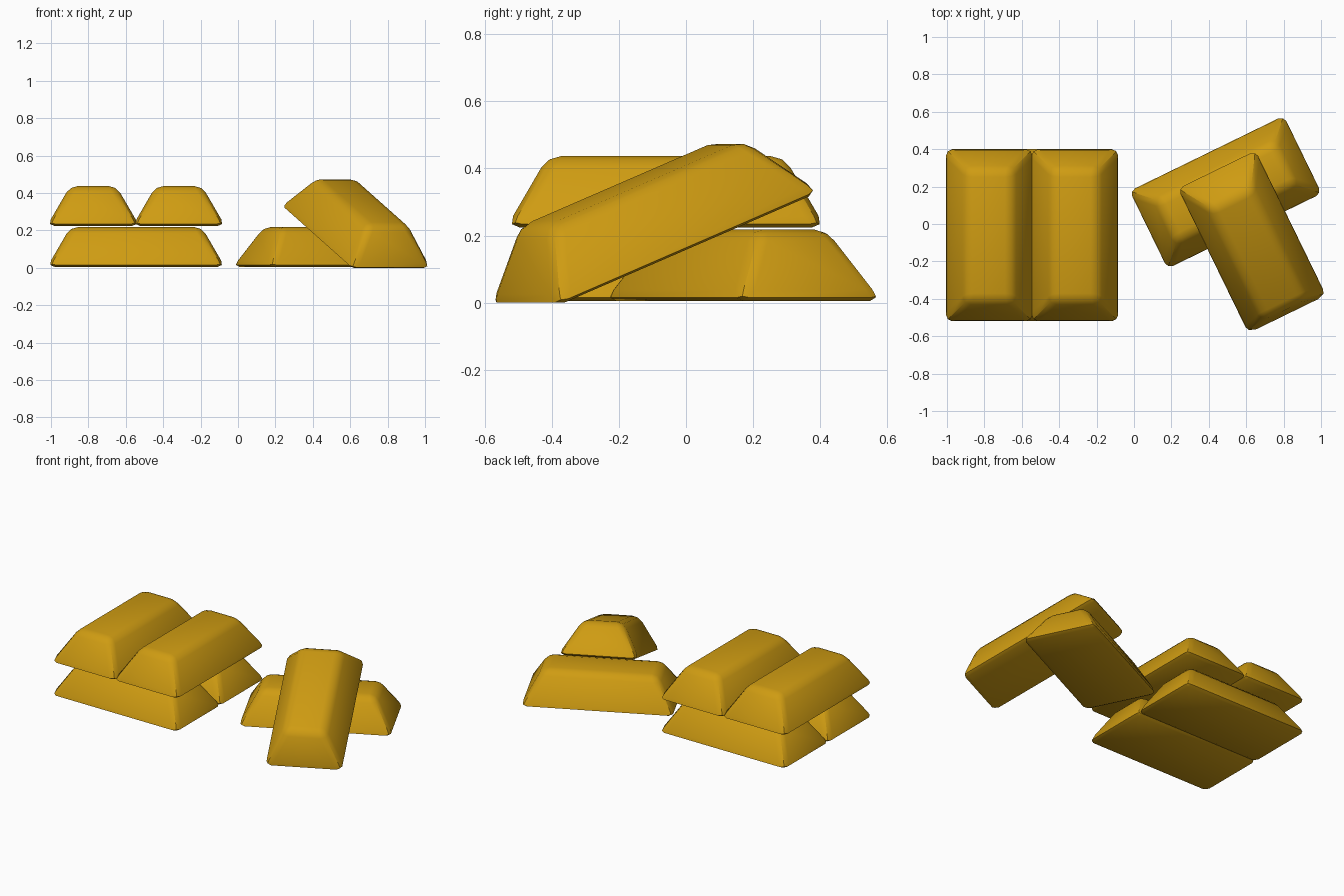
import bpy, bmesh
from math import radians
from mathutils import Matrix

cube = bpy.data.objects.get("Cube")
if cube:
    bpy.data.objects.remove(cube, do_unlink=True)

# Bar proportions before the edges are rounded
HALF_LENGTH, HALF_WIDTH, HEIGHT = 0.475, 0.2475, 0.213
TAPER, ROUNDING = 0.124, 0.04

gold = bpy.data.materials.new("gold")
gold.use_nodes = True
GOLD = (0.62, 0.33, 0.006, 1)
gold.diffuse_color = GOLD
gold.node_tree.nodes["Principled BSDF"].inputs["Base Color"].default_value = GOLD


def make_bar_mesh():
    """Tapered ingot lying along x, with its base on z = 0."""
    bm = bmesh.new()
    bmesh.ops.create_cube(bm, size=2)
    for v in bm.verts:
        inset = TAPER if v.co.z > 0 else 0
        v.co.x *= HALF_LENGTH - inset
        v.co.y *= HALF_WIDTH - inset
        v.co.z = HEIGHT if v.co.z > 0 else 0
    bmesh.ops.bevel(bm, geom=bm.edges[:], offset=ROUNDING, offset_type='OFFSET',
                    segments=2, profile=0.5, affect='EDGES')
    bmesh.ops.recalc_face_normals(bm, faces=bm.faces[:])
    mesh = bpy.data.meshes.new("gold_bar")
    bm.to_mesh(mesh)
    bm.free()
    mesh.materials.append(gold)
    return mesh


bar_mesh = make_bar_mesh()
bars = []


def add_bar(name, location, turn=0, pitch=0):
    obj = bpy.data.objects.new(name, bar_mesh.copy())
    bpy.context.collection.objects.link(obj)
    obj.matrix_world = (Matrix.Translation(location)
                        @ Matrix.Rotation(radians(turn), 4, 'Z')
                        @ Matrix.Rotation(radians(-pitch), 4, 'Y'))
    bars.append(obj)


# Neat stack: two bars crosswise below, two lengthwise on top
STACK_X, STACK_Y, SPACING = -0.545, -0.06, 0.229
for side, across, along in ((-1, "right", "front"), (1, "left", "back")):
    add_bar(f"stack_lower_{along}_bar", (STACK_X, STACK_Y + side * SPACING, 0.005))
    add_bar(f"stack_upper_{across}_bar", (STACK_X + side * SPACING, STACK_Y, 0.224), turn=90)

# Loose pair: one lying flat, one leaning across it
add_bar("loose_flat_bar", (0.49, 0.17, 0.005), turn=26)
add_bar("loose_leaning_bar", (0.628, -0.09, 0.158), turn=116, pitch=21.3)

# Smooth shading that keeps the crisp corners
bpy.ops.object.select_all(action='DESELECT')
for bar in bars:
    bar.select_set(True)
bpy.context.view_layer.objects.active = bars[0]
bpy.ops.object.shade_smooth_by_angle(angle=radians(31))
